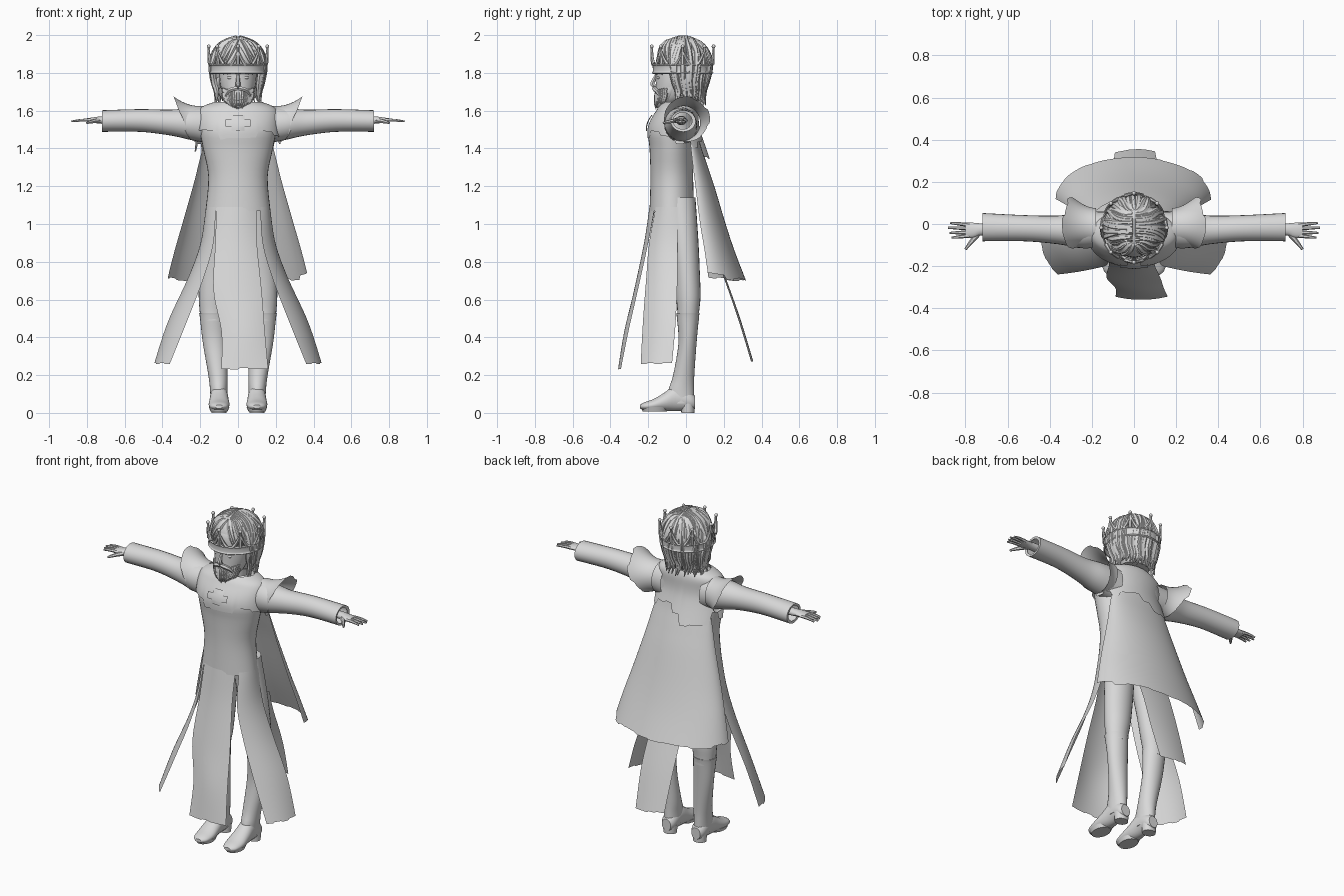
import bpy, random
from math import sin, cos, pi, radians
from mathutils import Vector

cube = bpy.data.objects.get("Cube")
if cube:
    bpy.data.objects.remove(cube, do_unlink=True)

rng = random.Random(4)
shade = (0.69, 0.69, 0.69, 1)
grey = bpy.data.materials.new("plain_grey")
grey.use_nodes = True
grey.diffuse_color = shade
grey.node_tree.nodes["Principled BSDF"].inputs["Base Color"].default_value = shade
parts = []


def finish(ob, mirror=False):
    ob.data.materials.append(grey)
    if mirror:
        mod = ob.modifiers.new("mirror", 'MIRROR')
        mod.use_mirror_merge = False
    parts.append(ob)
    return ob


def spline(rows, v):
    """Smooth interpolation along a list of number rows."""
    f = min(max(v, 0), 1) * (len(rows) - 1)
    i = min(int(f), len(rows) - 2)
    t = f - i
    p = [rows[min(max(i + k, 0), len(rows) - 1)] for k in (-1, 0, 1, 2)]
    return [b + t / 2 * (c - a + t * (2 * a - 5 * b + 4 * c - d + t * (3 * (b - c) + d - a)))
            for a, b, c, d in zip(*p)]


def grid(name, f, nu, nv, loop=False, caps=False, mirror=False):
    """Surface from f(u, v), optionally closed around u."""
    cols = nu if loop else nu + 1
    verts = [f(i / nu, j / nv) for j in range(nv + 1) for i in range(cols)]
    faces = []
    for j in range(nv):
        for i in range(nu):
            a, b = j * cols + i, j * cols + (i + 1) % cols
            faces.append((a, b, b + cols, a + cols))
    if caps:
        faces.append(tuple(range(cols))[::-1])
        faces.append(tuple(range(nv * cols, (nv + 1) * cols)))
    me = bpy.data.meshes.new(name)
    me.from_pydata(verts, [], faces)
    ob = bpy.data.objects.new(name, me)
    bpy.context.collection.objects.link(ob)
    return finish(ob, mirror)


def tube(name, rows, axis='z', n=24, nv=20, caps=True, mirror=False, hem=None):
    """Elliptical sections: (position, centre u, centre v, radius u, radius v)."""
    def f(u, v):
        a, cu, cv, ru, rv = spline(rows, v * hem(u) if hem else v)
        p, q = cu + ru * cos(2 * pi * u), cv + rv * sin(2 * pi * u)
        return {'z': (p, q, a), 'x': (a, p, q), 'y': (p, a, q)}[axis]
    return grid(name, f, n, nv, True, caps, mirror)


def ragged(n, low, high=1.0):
    steps = [rng.uniform(low, high) for _ in range(n)]
    return lambda u: steps[min(int(u * n), n - 1)]


def panel(name, rows, hem, mirror=False):
    """Hanging cloth: (z, x0, y0, x1, y1, bulge)."""
    def f(u, v):
        z, x0, y0, x1, y1, b = spline(rows, v * hem(u))
        d = Vector((y1 - y0, x0 - x1)).normalized() * b * 4 * u * (1 - u)
        return (x0 + (x1 - x0) * u + d.x, y0 + (y1 - y0) * u + d.y, z)
    return grid(name, f, 20, 24, mirror=mirror)


def strands(name, paths, depth, radii=(1, 1, 0.1), mirror=False):
    """Tapered locks swept along paths."""
    cu = bpy.data.curves.new(name, 'CURVE')
    cu.dimensions = '3D'
    cu.bevel_depth, cu.bevel_resolution, cu.resolution_u = depth, 1, 4
    cu.use_fill_caps = True
    for path in paths:
        sp = cu.splines.new('NURBS')
        sp.points.add(len(path) - 1)
        for i, (pt, p) in enumerate(zip(sp.points, path)):
            pt.co = (*p, 1)
            pt.radius = spline([[r] for r in radii], i / (len(path) - 1))[0]
        sp.order_u, sp.use_endpoint_u = 3, True
    ob = bpy.data.objects.new(name, cu)
    bpy.context.collection.objects.link(ob)
    bpy.ops.object.select_all(action='DESELECT')
    ob.select_set(True)
    bpy.context.view_layer.objects.active = ob
    bpy.ops.object.convert(target='MESH')
    return finish(bpy.context.view_layer.objects.active, mirror)


def ball(name, loc, scale, mirror=False):
    x, y, z = loc
    a, b, c = scale
    return grid(name, lambda u, v: (x + a * cos(2 * pi * u) * sin(pi * v),
                                    y + b * sin(2 * pi * u) * sin(pi * v),
                                    z - c * cos(pi * v)), 12, 8, True, mirror=mirror)


# Robe body and ragged mantle
tube("robe_body", [(1.64, 0, -.03, .1, .075), (1.6, 0, -.045, .18, .105), (1.5, 0, -.07, .2, .13),
                   (1.4, 0, -.075, .185, .118), (1.25, 0, -.075, .157, .113),
                   (1.07, 0, -.075, .172, .118)], n=36, caps=False)
back_hem, front_hem = ragged(11, .76), ragged(12, .66, .78)
tube("mantle", [(1.645, 0, -.035, .13, .088), (1.605, 0, -.045, .205, .11), (1.5, 0, -.065, .218, .139),
                (1.34, 0, -.03, .235, .16)], n=72, caps=False,
     hem=lambda u: back_hem(u * 2) if u < .5 else front_hem(u * 2 - 1))
for nm, w, h in (("chest_cross_upright", .034, .042), ("chest_cross_bar", .066, .018)):
    grid(nm, lambda u, v: (w * (2 * u - 1), -.213 + .006 * (2 * u - 1) ** 2
                           + 5 * max(.035 + h * (2 * v - 1), 0) ** 2, 1.535 + h * (2 * v - 1)), 6, 6)

# Skirt panels, back tail and cape
panel("front_panel", [(1.09, -.115, -.162, .098, -.165, .03), (.9, -.12, -.2, .1, -.2, .022),
                      (.65, -.13, -.255, .125, -.255, .02), (.43, -.088, -.305, .142, -.305, .022),
                      (.23, -.088, -.345, .16, -.345, .015)], ragged(5, .98))
panel("side_panel", [(1.09, .118, -.16, .168, -.045, .02), (.9, .13, -.195, .198, -.045, .02),
                     (.72, .18, -.21, .262, -.045, .02), (.48, .272, -.228, .372, -.055, .02),
                     (.25, .365, -.24, .447, -.075, .018)], ragged(4, .97), True)
panel("back_tail", [(.85, .11, .15, -.11, .15, .01), (.73, .1, .195, -.11, .195, .01),
                    (.5, .11, .275, -.1, .275, .012), (.27, .1, .345, -.09, .345, .012)], ragged(4, .94))
cape_rows = [(1.6, .165, .0, .06), (1.45, .178, .02, .05), (1.32, .208, .035, .075), (1.2, .238, .05, .1),
             (1.0, .295, .075, .135), (.85, .338, .1, .16), (.69, .378, .122, .2)]
cape_hem = ragged(13, .965)


def cape(u, v):
    a = pi * (u - .5)
    z, w, y, d = spline(cape_rows, v * cape_hem(u) * (.965 + .035 * cos(a)))
    return (w * sin(a), y + d * cos(a), z)


grid("cape", cape, 48, 24)

# Sleeves, flared shoulder pieces and hands
tube("sleeve", [(.13, -.025, 1.52, .085, .1), (.25, -.03, 1.53, .085, .085), (.36, -.028, 1.537, .068, .068),
                (.52, -.02, 1.548, .062, .06), (.72, -.015, 1.545, .067, .057)],
     'x', caps=False, mirror=True)
tube("cuff_rim", [(.72, -.015, 1.545, .067, .057), (.717, -.018, 1.546, .05, .044)],
     'x', nv=1, caps=False, mirror=True)
flare_hem = ragged(9, .78)


def flare(u, v):
    a = 2 * pi * u
    up = .5 + .5 * sin(a)
    t = v * flare_hem(u)
    r = .09 + (.065 * t * t - .02 * t * (1 - t)) * (.2 + .8 * up)
    return (.18 + t * (.06 + .12 * up), -.015 + .02 * t + r * cos(a), 1.535 + r * sin(a))


grid("shoulder_flare", flare, 45, 8, True, mirror=True)
tube("wrist", [(.6, -.025, 1.548, .03, .025), (.72, -.025, 1.55, .028, .02), (.76, -.03, 1.55, .036, .016),
               (.8, -.03, 1.548, .036, .012)], 'x', 14, 10, mirror=True)
strands("fingers", [[(.78, -.03 + s * .018, 1.549), (.83, -.03 + s * .022, 1.552),
                     (.885 - .012 * abs(s - .3), -.03 + s * .025, 1.543)] for s in (-1.4, -.5, .5, 1.4)],
        .01, (1, .9, .5), True)
strands("thumb", [[(.735, -.04, 1.548), (.77, -.08, 1.545), (.8, -.12, 1.535)]], .012, (1.2, 1, .5), True)

# Legs and boots
tube("leg", [(1.14, .08, -.03, .08, .08), (.92, .1, -.01, .09, .075), (.75, .118, .005, .086, .068),
             (.62, .13, .012, .078, .065), (.54, .135, .012, .068, .058), (.49, .133, .01, .064, .058)], mirror=True)
tube("boot_shaft", [(.53, .136, .01, .07, .062), (.5, .134, .01, .067, .058), (.37, .125, .008, .061, .048),
                    (.2, .106, -.012, .051, .056), (.12, .102, -.025, .046, .068), (.05, .1, -.025, .045, .07)],
     mirror=True)
tube("boot_foot", [(.048, .1, .055, .03, .035), (.02, .1, .065, .044, .05), (-.05, .1, .08, .047, .07),
                   (-.11, .1, .06, .052, .05), (-.17, .1, .042, .055, .032), (-.22, .1, .035, .044, .021),
                   (-.243, .1, .033, .02, .01)], 'y', mirror=True)
tube("boot_heel", [(.0, .1, .01, .04, .035), (.05, .1, .01, .043, .037)], n=16, nv=2, mirror=True)
tube("boot_sole", [(.008, .1, -.165, .045, .065), (.03, .1, -.165, .054, .074)], n=20, nv=2, mirror=True)

# Head and face
tube("neck", [(1.56, 0, -.02, .065, .06), (1.72, 0, -.03, .06, .06)], nv=4)
tube("head", [(1.63, 0, -.1, .035, .045), (1.67, 0, -.075, .072, .085), (1.74, 0, -.057, .095, .103),
              (1.82, 0, -.045, .1, .115), (1.9, 0, -.03, .1, .12), (1.97, 0, -.02, .06, .07)])
strands("nose", [[(0, -.155, 1.8), (0, -.172, 1.76), (0, -.182, 1.735), (0, -.155, 1.725)]],
        .015, (.4, .7, 1, .6))
ball("eye", (.04, -.143, 1.775), (.017, .01, .009), True)
strands("eyebrow", [[(.015, -.16, 1.795), (.045, -.155, 1.803), (.078, -.125, 1.792)]], .008, (.7, 1, .3), True)
ball("ear", (.1, -.03, 1.75), (.015, .025, .035), True)

# Beard and moustache
tube("beard", [(1.608, 0, -.13, .02, .018), (1.635, 0, -.123, .052, .042), (1.67, 0, -.105, .074, .06),
               (1.7, 0, -.085, .085, .068), (1.74, 0, -.055, .095, .085)])
strands("moustache", [[(.003, -.168, 1.718), (.03, -.168, 1.716), (.055, -.15, 1.7), (.068, -.138, 1.675)]],
        .013, (.9, 1, .3), True)
locks = []
for k in range(17):
    a = -1.35 + 2.7 * k / 16
    s, c = sin(a), cos(a)
    for top in (1.69, 1.665):
        locks.append([(.082 * s, -.09 - .067 * c, top + .03 * abs(s)), (.075 * s, -.1 - .068 * c, top - .03),
                      (.045 * s, -.12 - .04 * c, 1.615 + .03 * s * s + rng.uniform(-.01, .01))])
strands("beard_locks", locks, .01)

# Hair: scalp cap under wavy locks swept from a middle parting
tube("hair_cap", [(1.66, 0, .01, .085, .065), (1.72, 0, .02, .118, .09), (1.8, 0, .015, .133, .11),
                  (1.86, 0, -.015, .135, .135), (1.93, 0, -.015, .115, .122), (1.975, 0, -.015, .07, .08),
                  (1.992, 0, -.015, .01, .01)])


def scalp(a, e, grow=1.0):
    return (.143 * grow * sin(a) * cos(e), -.015 + .147 * grow * cos(a) * cos(e), 1.825 + .165 * grow * sin(e))


hair = []
for k in range(84):
    a = -pi + 2 * pi * (k + .5) / 84 + rng.uniform(-.04, .04)
    g, sway = rng.uniform(.95, 1.04), rng.uniform(-.3, .3)
    s = 1 if a > 0 else -1
    path = [(.006 * s, -.015 + .08 * cos(a), 1.993 - .028 * cos(a) ** 2), scalp(a, radians(60), g)]
    if abs(a) > 2.15:
        path += [scalp(a - s * .2, radians(34), g * 1.04), scalp(a - s * .45, radians(6), g)]
    else:
        path += [scalp(a + sway / 2, radians(32), g * 1.02), scalp(a + sway, radians(4), g)]
        drop = rng.uniform(-.025, .03)
        for z, r, w in ((1.75, .92, .08), (1.69, .8, -.1), (1.65 + drop, .86, .05)):
            b = a + sway + w
            path.append((.143 * r * sin(b), -.005 + .125 * r * cos(b), z))
    hair.append(path)
strands("hair_locks", hair, .015, (.5, 1, 1, 1, .15))

# Crown: band with rims, points and beads
tube("crown_band", [(1.795, 0, -.018, .148, .156), (1.8, 0, -.018, .155, .163), (1.807, 0, -.018, .15, .158),
                    (1.835, 0, -.018, .151, .159), (1.842, 0, -.018, .157, .165),
                    (1.848, 0, -.018, .151, .159)], n=40, caps=False)
for k in range(8):
    a = 2 * pi * k / 8

    def on_crown(da, z, out):
        return (out * .151 * sin(a + da), -.018 + out * .159 * cos(a + da), z)

    strands("crown_point", [[on_crown(0, 1.845, 1), on_crown(0, 1.89, 1.02), on_crown(0, 1.94, 1.03)],
                            [on_crown(-.27, 1.845, 1), on_crown(-.15, 1.86, 1.01), on_crown(-.03, 1.91, 1.03)],
                            [on_crown(.27, 1.845, 1), on_crown(.15, 1.86, 1.01), on_crown(.03, 1.91, 1.03)]],
            .01, (1, 1, .6))
    ball("crown_bead", on_crown(0, 1.94, 1.03), (.01, .01, .01))

# Smooth shading with sharp edges kept
bpy.ops.object.select_all(action='DESELECT')
for ob in parts:
    ob.select_set(True)
bpy.context.view_layer.objects.active = parts[0]
bpy.ops.object.shade_smooth_by_angle(angle=radians(40))
